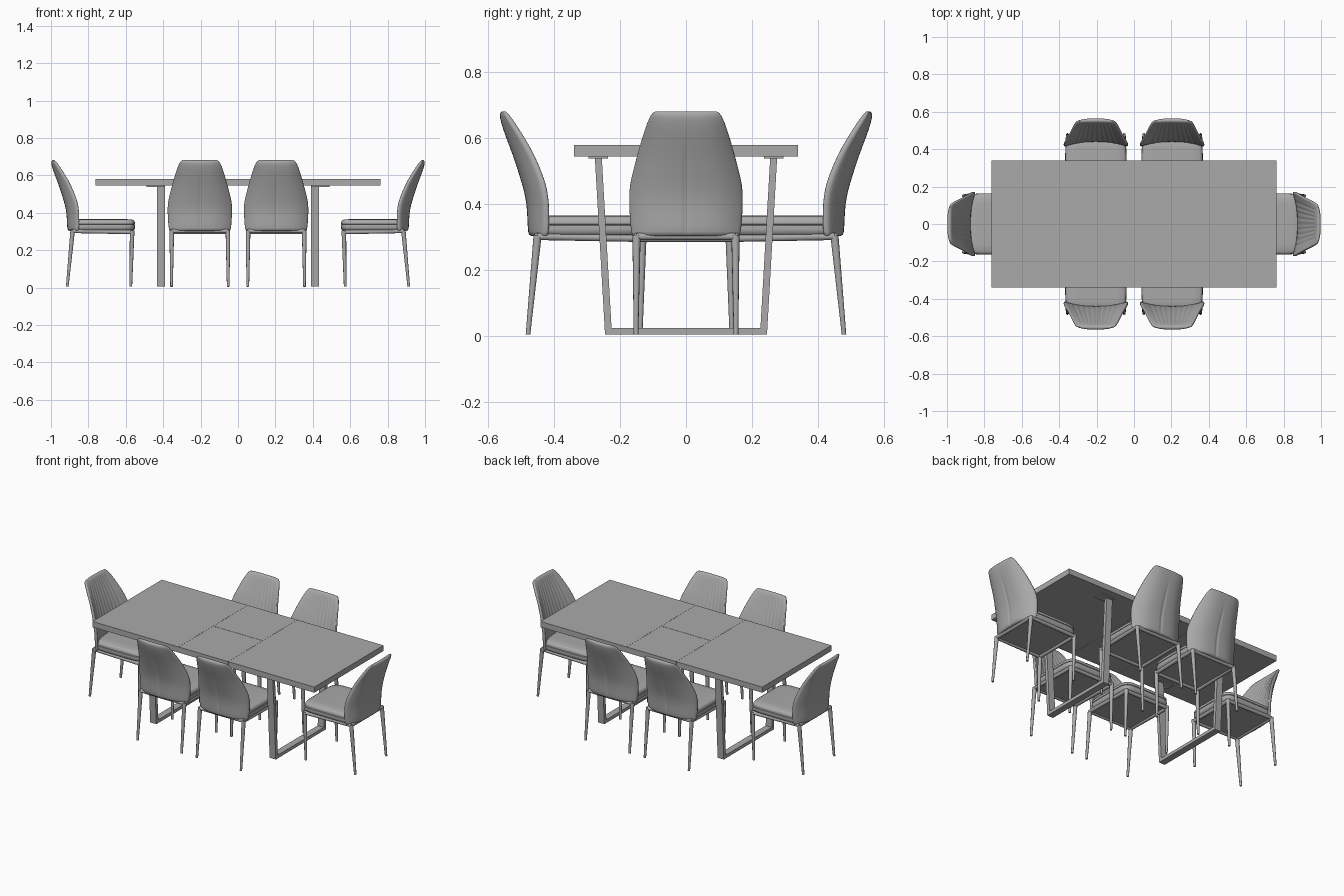
import bpy, bmesh, math
from mathutils import Vector, Matrix

old = bpy.data.objects.get("Cube")
if old:
    bpy.data.objects.remove(old, do_unlink=True)

grey = bpy.data.materials.new("plain_grey")
grey.use_nodes = True
GREY = (0.4, 0.4, 0.4, 1)
grey.diffuse_color = GREY
grey.node_tree.nodes["Principled BSDF"].inputs["Base Color"].default_value = GREY


def loft(bm, rings):
    """Skin a stack of even-sized rings and close both ends with quad strips."""
    rows = [[bm.verts.new(p) for p in ring] for ring in rings]
    n = len(rows[0])
    for a, b in zip(rows, rows[1:]):
        for i in range(n):
            j = (i + 1) % n
            bm.faces.new((a[i], a[j], b[j], b[i]))
    for row in (rows[0], rows[-1]):
        for i in range(n // 2 - 1):
            bm.faces.new((row[i], row[i + 1], row[n - 2 - i], row[n - 1 - i]))


def rect(x, y, z, hx, hy):
    return [(x - hx, y - hy, z), (x + hx, y - hy, z), (x + hx, y + hy, z), (x - hx, y + hy, z)]


def box(bm, x0, x1, y0, y1, z0, z1):
    x, y, hx, hy = (x0 + x1) / 2, (y0 + y1) / 2, (x1 - x0) / 2, (y1 - y0) / 2
    loft(bm, [rect(x, y, z0, hx, hy), rect(x, y, z1, hx, hy)])


def tube(bm, p, q, r0, r1, sides=12):
    p, q = Vector(p), Vector(q)
    turn = (q - p).to_track_quat('Z', 'Y').to_matrix()
    angles = [math.tau * (i + 0.5) / sides for i in range(sides)]
    loft(bm, [[c + turn @ Vector((r * math.cos(a), r * math.sin(a), 0)) for a in angles]
              for c, r in ((p, r0), (q, r1))])


def make_mesh(name, bm, smooth=False):
    bmesh.ops.recalc_face_normals(bm, faces=bm.faces)
    mesh = bpy.data.meshes.new(name)
    bm.to_mesh(mesh)
    bm.free()
    mesh.materials.append(grey)
    for f in mesh.polygons:
        f.use_smooth = smooth
    if smooth:
        mesh.set_sharp_from_angle(angle=math.radians(50))
    return mesh


def place(name, mesh, matrix=Matrix()):
    ob = bpy.data.objects.new(name, mesh)
    bpy.context.scene.collection.objects.link(ob)
    ob.matrix_world = matrix
    return ob


# Table top: two end panels and a folding leaf in two halves
Z0, Z1, GAP = 0.545, 0.58, 0.001
panels = {
    "table_top_right": (-0.763, -0.17 - GAP, -0.34, 0.34),
    "table_top_left": (0.17 + GAP, 0.763, -0.34, 0.34),
    "table_leaf_front": (-0.17, 0.17, -0.34, -GAP),
    "table_leaf_back": (-0.17, 0.17, GAP, 0.34),
}
for name, (x0, x1, y0, y1) in panels.items():
    bm = bmesh.new()
    box(bm, x0, x1, y0, y1, Z0, Z1)
    place(name, make_mesh(name, bm))

# Table base: a tapered U-frame at each end with fixing plates
for side, label in ((-1, "right"), (1, "left")):
    bm = bmesh.new()
    x = side * 0.411
    for s in (-1, 1):
        loft(bm, [rect(x, s * 0.235, 0.005, 0.021, 0.0105),
                  rect(x, s * 0.266, Z0, 0.021, 0.0105)])
        px = side * 0.44
        box(bm, px - 0.05, px + 0.05, s * 0.266 - 0.03, s * 0.266 + 0.03, Z0 - 0.006, Z0)
    box(bm, x - 0.021, x + 0.021, -0.235, 0.235, 0.005, 0.025)
    place("table_frame_" + label, make_mesh("table_frame_" + label, bm))

# Chair seat cushion: rounded outline, with a piping groove and soft top
def outline(inset, z, sides=48):
    ring = []
    for i in range(sides):
        a = math.tau * (i + 0.5) / sides
        c, s = math.cos(a), math.sin(a)
        px = math.copysign(abs(c) ** 0.28, c) * (0.164 - inset)
        py = math.copysign(abs(s) ** 0.28, s) * (0.172 - inset)
        ring.append((px, 0.278 + py, z))
    return ring

bm = bmesh.new()
loft(bm, [outline(i, z) for i, z in (
    (0.012, 0.305), (0.002, 0.312), (0, 0.325), (0.001, 0.336), (0.005, 0.338),
    (0.001, 0.340), (0.001, 0.350), (0.006, 0.359), (0.016, 0.364), (0.05, 0.366))])
seat = make_mesh("seat", bm, True)

# Chair back: crescent sections with forward wings and quilted channels
# each row: height, half width, outer depth, wing depth, thickness
ROWS = (
    (0.303, 0.161, 0.092, 0.150, 0.034), (0.310, 0.167, 0.087, 0.155, 0.040),
    (0.360, 0.171, 0.085, 0.156, 0.042), (0.400, 0.173, 0.083, 0.156, 0.042),
    (0.440, 0.173, 0.075, 0.151, 0.042), (0.475, 0.168, 0.065, 0.143, 0.042),
    (0.550, 0.148, 0.041, 0.112, 0.040), (0.600, 0.134, 0.021, 0.082, 0.038),
    (0.650, 0.117, 0.004, 0.050, 0.034), (0.674, 0.106, 0.000, 0.031, 0.026),
    (0.682, 0.093, 0.007, 0.022, 0.012))
STEPS = 36

def back_ring(z, w, outer, wing, thick):
    rear, front = [], []
    tip = min(0.02, thick * 0.6)
    for i in range(STEPS + 1):
        s = 2 * i / STEPS - 1
        y = outer + (wing - tip - outer) * abs(s) ** 3
        if i == STEPS // 2 and 0.305 < z < 0.58:
            y += 0.005                      # rear centre seam
        rear.append((s * w, y, z))
        inner = outer + thick
        y = inner + (wing - 0.003 - inner) * abs(s) ** 2.2
        if i % 3 == 0 and abs(s) < 0.8 and 0.38 < z < 0.66:
            y -= 0.004                      # quilting channels
        front.append((s * w * 0.995, y, z))
    return rear + front[::-1]

bm = bmesh.new()
loft(bm, [back_ring(*row) for row in ROWS])
back = make_mesh("back", bm, True)
for e in back.edges:
    e.use_edge_sharp = False

# Chair frame: rails under the seat and four tapered legs
bm = bmesh.new()
for s in (-1, 1):
    x = s * 0.15
    tube(bm, (x, 0.115, 0.302), (x, 0.436, 0.296), 0.011, 0.011)
    tube(bm, (x * 1.01, 0.087, 0.005), (x, 0.116, 0.305), 0.007, 0.0125)
    tube(bm, (x * 1.01, 0.427, 0.005), (x, 0.434, 0.305), 0.007, 0.0125)
for y, z in ((0.116, 0.302), (0.434, 0.296)):
    tube(bm, (-0.15, y, z), (0.15, y, z), 0.011, 0.011)
box(bm, -0.145, 0.145, 0.12, 0.43, 0.298, 0.308)
legs = make_mesh("chair_frame", bm, True)

# Six chairs around the table
CHAIRS = {
    "front_right": (-0.204, -0.566, 0), "front_left": (0.204, -0.566, 0),
    "back_right": (-0.204, 0.566, 180), "back_left": (0.204, 0.566, 180),
    "end_right": (-1, 0, -90), "end_left": (1, 0, 90)}
for label, (x, y, turn) in CHAIRS.items():
    m = Matrix.Translation((x, y, 0)) @ Matrix.Rotation(math.radians(turn), 4, 'Z')
    place("seat_" + label, seat, m)
    place("chair_frame_" + label, legs, m)
    ob = place("chair_back_" + label, back, m)
    sub = ob.modifiers.new("soften", 'SUBSURF')
    sub.levels = sub.render_levels = 1
